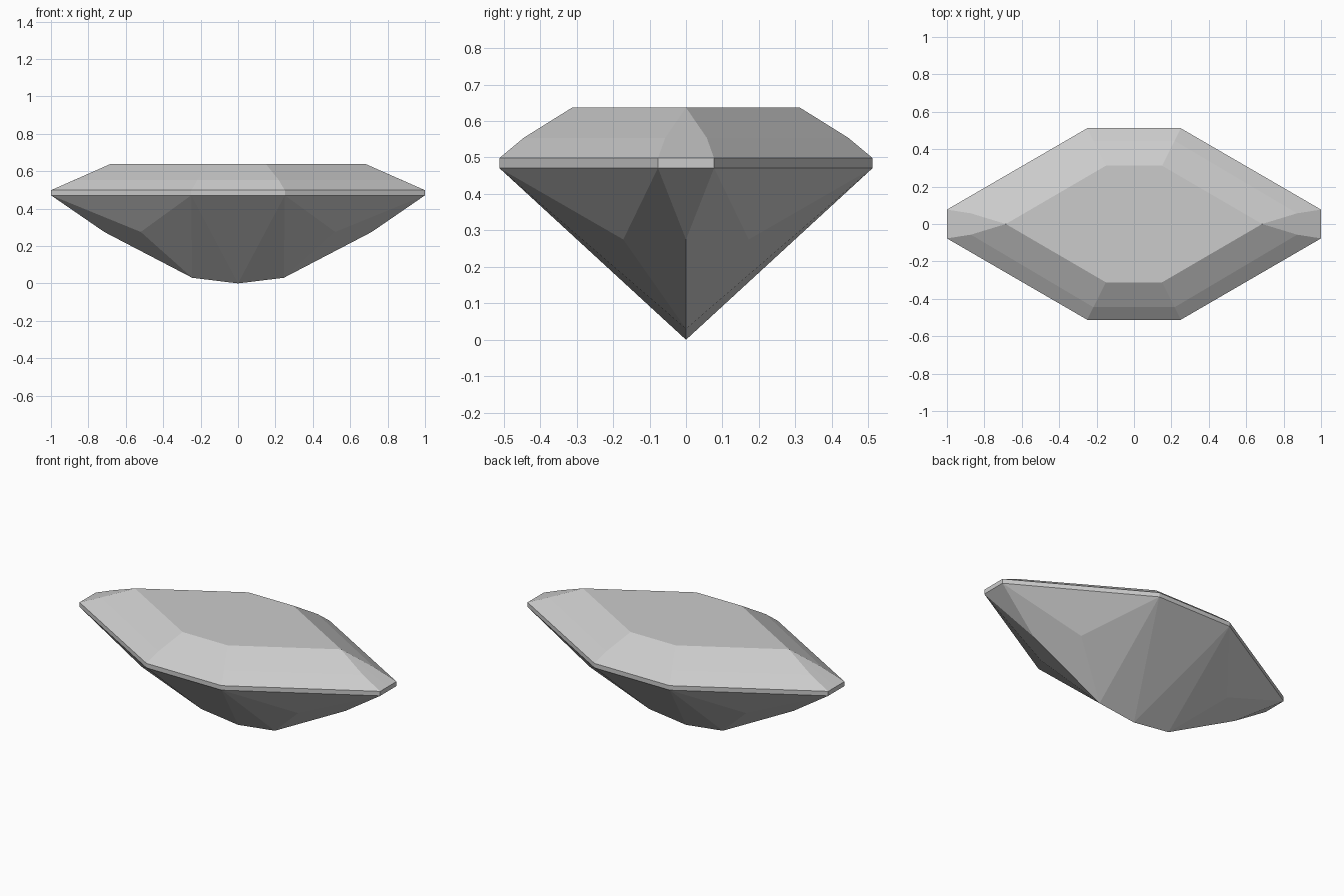
import bpy
import bmesh
import math

cube = bpy.data.objects.get("Cube")
if cube:
    bpy.data.objects.remove(cube, do_unlink=True)

# Gem colour
stone = bpy.data.materials.new("stone_grey")
stone.use_nodes = True
colour = (0.6, 0.6, 0.6, 1)
stone.diffuse_color = colour
stone.node_tree.nodes["Principled BSDF"].inputs["Base Color"].default_value = colour

bm = bmesh.new()


def ring(end_x, end_y, side_x, side_y, z):
    """One quarter of a ring: end centre, end corner, side corner, side centre."""
    points = ((end_x, 0), (end_x, end_y), (side_x, side_y), (0, side_y))
    return [bm.verts.new((x, y, z)) for x, y in points]


def bridge(upper, lower):
    for i in range(len(upper) - 1):
        bm.faces.new((upper[i], lower[i], lower[i + 1], upper[i + 1]))


# Table: the flat top, pointed at its ends
TABLE_Z = 0.637
tip, shoulder, side, centre = [
    bm.verts.new((x, y, TABLE_Z))
    for x, y in ((0.685, 0), (0.15, 0.312), (0, 0.312), (0, 0))]
bm.faces.new((centre, tip, shoulder, side))

# Crown: two tiers of facets down to the girdle
crown = ring(0.872, 0.057, 0.217, 0.445, 0.554)
girdle_top = ring(1, 0.077, 0.25, 0.512, 0.498)
bm.faces.new((tip, crown[0], crown[1]))
bm.faces.new((tip, crown[1], crown[2], shoulder))
bm.faces.new((shoulder, crown[2], crown[3], side))
bridge(crown, girdle_top)

# Girdle: the thin upright band
girdle_low = ring(1, 0.077, 0.25, 0.512, 0.471)
bridge(girdle_top, girdle_low)

# Pavilion: fan of facets down to the keel
end_mid, end_corner, side_corner, side_mid = girdle_low
keel_end, keel_low, facet_tip, culet = [
    bm.verts.new(p) for p in
    ((0.715, 0, 0.275), (0.245, 0, 0.03), (0.52, 0.172, 0.275), (0, 0, 0))]
for face in ((end_mid, keel_end, end_corner),
             (end_corner, keel_end, keel_low, facet_tip),
             (end_corner, facet_tip, side_corner),
             (side_corner, facet_tip, keel_low),
             (side_corner, keel_low, culet),
             (side_corner, culet, side_mid)):
    bm.faces.new(face)

# Mirror the quarter into the whole stone and join flat facets
for axis in "XY":
    bmesh.ops.mirror(bm, geom=bm.verts[:] + bm.edges[:] + bm.faces[:],
                     axis=axis, merge_dist=0.0001)
    bmesh.ops.remove_doubles(bm, verts=bm.verts[:], dist=0.0001)
bmesh.ops.dissolve_limit(bm, angle_limit=math.radians(0.5),
                         verts=bm.verts[:], edges=bm.edges[:])
bmesh.ops.recalc_face_normals(bm, faces=bm.faces[:])

mesh = bpy.data.meshes.new("gemstone")
bm.to_mesh(mesh)
bm.free()
mesh.materials.append(stone)
gem = bpy.data.objects.new("gemstone", mesh)
bpy.context.collection.objects.link(gem)
